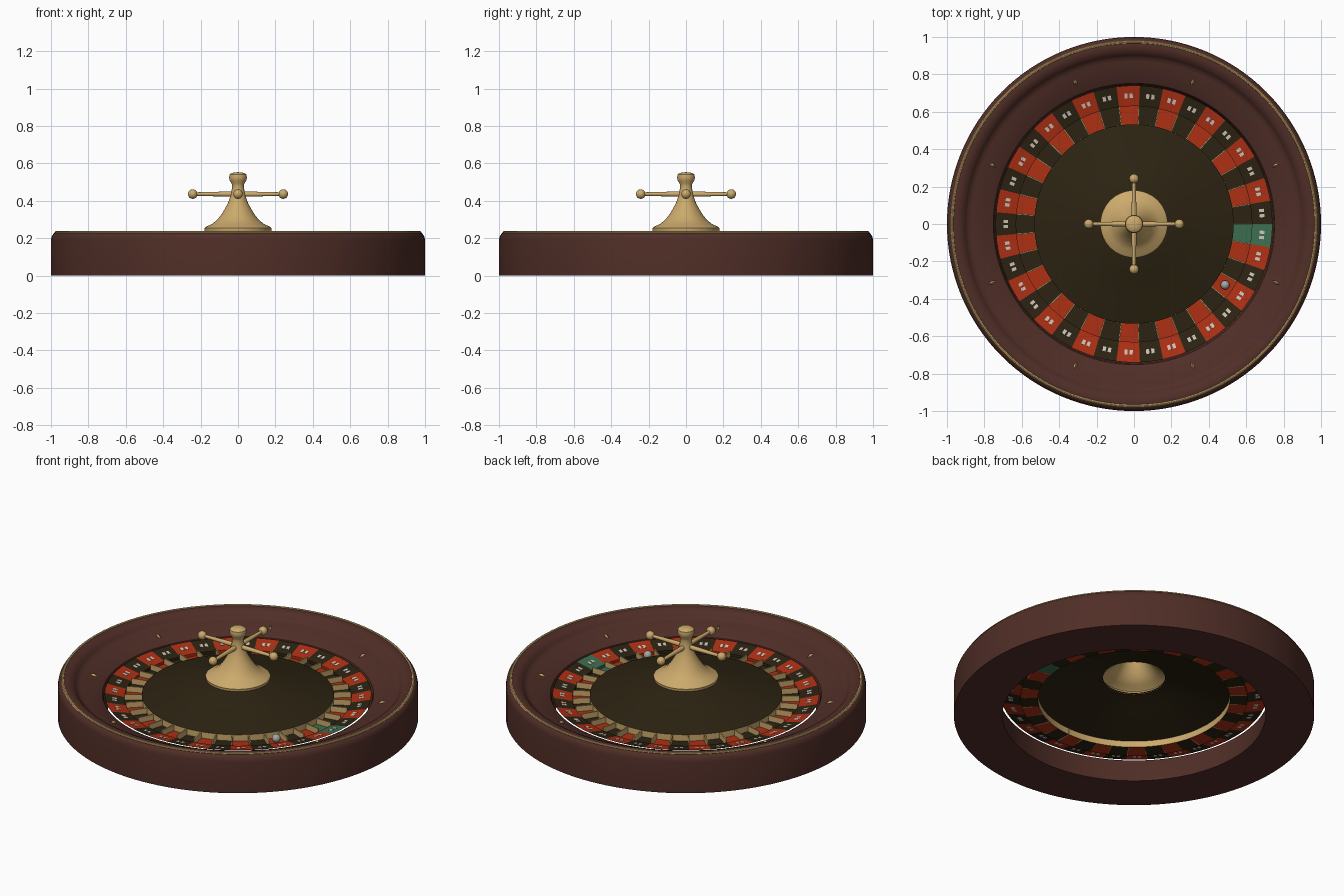
import bpy, bmesh, math
from mathutils import Matrix, Vector

if "Cube" in bpy.data.objects:
    bpy.data.objects.remove(bpy.data.objects["Cube"])

TAU = 2 * math.pi
POCKETS = 37


def material(name, rgb):
    m = bpy.data.materials.new(name)
    m.diffuse_color = (*rgb, 1)
    m.use_nodes = True
    m.node_tree.nodes["Principled BSDF"].inputs["Base Color"].default_value = m.diffuse_color
    return m


wood = material("dark_wood", (0.080, 0.027, 0.020))
brass = material("brass", (0.60, 0.40, 0.15))
black = material("ebony", (0.025, 0.017, 0.006))
red = material("red_paint", (0.42, 0.029, 0.007))
green = material("green_paint", (0.045, 0.155, 0.080))
ivory = material("ivory", (0.60, 0.55, 0.48))
silver = material("silver", (0.38, 0.38, 0.37))


def finish(name, bm, mats, angle=35):
    me = bpy.data.meshes.new(name)
    bm.to_mesh(me)
    bm.free()
    ob = bpy.data.objects.new(name, me)
    bpy.context.collection.objects.link(ob)
    for m in mats:
        me.materials.append(m)
    bpy.ops.object.select_all(action='DESELECT')
    ob.select_set(True)
    bpy.context.view_layer.objects.active = ob
    bpy.ops.object.shade_smooth_by_angle(angle=math.radians(angle))
    return ob


def lathe(name, profile, mats, steps=128, closed=False, rule=None, up=False):
    """Spin an (r, z) profile around the z axis."""
    bm = bmesh.new()
    rings = []
    for i in range(steps):
        a = TAU * i / steps
        rings.append([bm.verts.new((r * math.cos(a), r * math.sin(a), z)) for r, z in profile])
    n = len(profile)
    for i in range(steps):
        p, q = rings[i], rings[(i + 1) % steps]
        for j in range(n if closed else n - 1):
            k = (j + 1) % n
            f = bm.faces.new((p[j], q[j], q[k], p[k]))
            if rule:
                f.material_index = rule(i)
    bmesh.ops.remove_doubles(bm, verts=bm.verts, dist=1e-5)
    bmesh.ops.recalc_face_normals(bm, faces=bm.faces)
    if up and sum(f.normal.z * f.calc_area() for f in bm.faces) < 0:
        bmesh.ops.reverse_faces(bm, faces=bm.faces)
    return finish(name, bm, mats)


def box(bm, matrix, size):
    bmesh.ops.create_cube(bm, size=1, matrix=matrix @ Matrix.Diagonal((*size, 1)))


def polar(angle, r, z):
    return Matrix.Rotation(angle, 4, 'Z') @ Matrix.Translation((r, 0, z))


# Bowl: solid ring with rounded rim, ball track and sloping apron
lathe("bowl", [(0.73, 0), (1.0, 0), (1.0, 0.19), (0.996, 0.21), (0.985, 0.226), (0.965, 0.234),
               (0.94, 0.231), (0.915, 0.222), (0.902, 0.205), (0.89, 0.192), (0.87, 0.186),
               (0.855, 0.183), (0.765, 0.150), (0.752, 0.143), (0.745, 0.125)],
      [wood], closed=True)

# Brass bead inlaid in the rim
lathe("rim_bead", [(0.973 + 0.008 * math.cos(TAU * i / 8), 0.231 + 0.007 * math.sin(TAU * i / 8))
                   for i in range(8)], [brass], closed=True)

# Sector ring: number band and pocket floor, coloured sector by sector
SUB = 4


def sector_colour(i):
    k = i // SUB
    return 2 if k == POCKETS - 1 else k % 2


lathe("pocket_ring", [(0.533, 0.102), (0.63, 0.102), (0.63, 0.118), (0.74, 0.142)],
      [black, red, green], steps=POCKETS * SUB, rule=sector_colour, up=True)

# Blank pale marker plates on the number band
bm = bmesh.new()
tilt = Matrix.Rotation(-math.atan2(0.024, 0.11), 4, 'Y')
for k in range(POCKETS):
    a = TAU * (k + 0.5) / POCKETS
    for side in (-1, 1):
        m = polar(a, 0.686, 0.1305) @ tilt @ Matrix.Translation((0, side * 0.014, 0))
        box(bm, m, (0.026, 0.017, 0.003))
finish("marker_plates", bm, [ivory])

# Brass frets between the pockets
bm = bmesh.new()
for k in range(POCKETS):
    box(bm, polar(TAU * k / POCKETS, 0.581, 0.119), (0.097, 0.007, 0.034))
finish("pocket_frets", bm, [brass])

# Brass wall and shallow cone in the middle
lathe("cone_wall", [(0.533, 0.102), (0.533, 0.140)], [brass])
lathe("cone", [(0.533, 0.140), (0.40, 0.176), (0.28, 0.209), (0.20, 0.235), (0.172, 0.240)],
      [black], up=True)

# Spindle, open underneath
lathe("spindle", [(0.178, 0.236), (0.180, 0.254), (0.168, 0.263), (0.140, 0.275), (0.112, 0.298),
                  (0.090, 0.325), (0.070, 0.357), (0.053, 0.390), (0.042, 0.420), (0.035, 0.450),
                  (0.031, 0.478), (0.034, 0.492), (0.044, 0.508), (0.048, 0.525),
                  (0.045, 0.540), (0.034, 0.549), (0.016, 0.552), (0, 0.553)],
      [brass], steps=64)

# Four turret arms with ball ends
bm = bmesh.new()
for k in range(4):
    turn = Matrix.Rotation(k * TAU / 4, 4, 'Z')
    m = turn @ Matrix.Translation((0.12, 0, 0.436)) @ Matrix.Rotation(TAU / 4, 4, 'Y')
    bmesh.ops.create_cone(bm, cap_ends=True, segments=20, radius1=0.015, radius2=0.009,
                          depth=0.24, matrix=m)
    bmesh.ops.create_uvsphere(bm, u_segments=24, v_segments=14, radius=0.0255,
                              matrix=turn @ Matrix.Translation((0.242, 0, 0.436)))
finish("turret_arms", bm, [brass], 50)

# Eight diamond deflectors on the apron
bm = bmesh.new()
slope = Matrix.Rotation(-math.atan2(0.033, 0.09), 4, 'Y')
for k in range(8):
    m = polar(TAU * (k + 0.5) / 8, 0.82, 0.172) @ slope @ Matrix.Diagonal((0.024, 0.009, 0.012, 1))
    base = [bm.verts.new(m @ Vector(p)) for p in ((1, 0, 0), (0, 1, 0), (-1, 0, 0), (0, -1, 0))]
    top = bm.verts.new(m @ Vector((0, 0, 1)))
    bm.faces.new(base[::-1])
    for i in range(4):
        bm.faces.new((base[i], base[(i + 1) % 4], top))
finish("deflectors", bm, [brass], 10)

# Ball resting in a pocket
bm = bmesh.new()
bmesh.ops.create_uvsphere(bm, u_segments=32, v_segments=20, radius=0.024,
                          matrix=Matrix.Translation((0.487, -0.326, 0.126)))
finish("ball", bm, [silver], 60)
